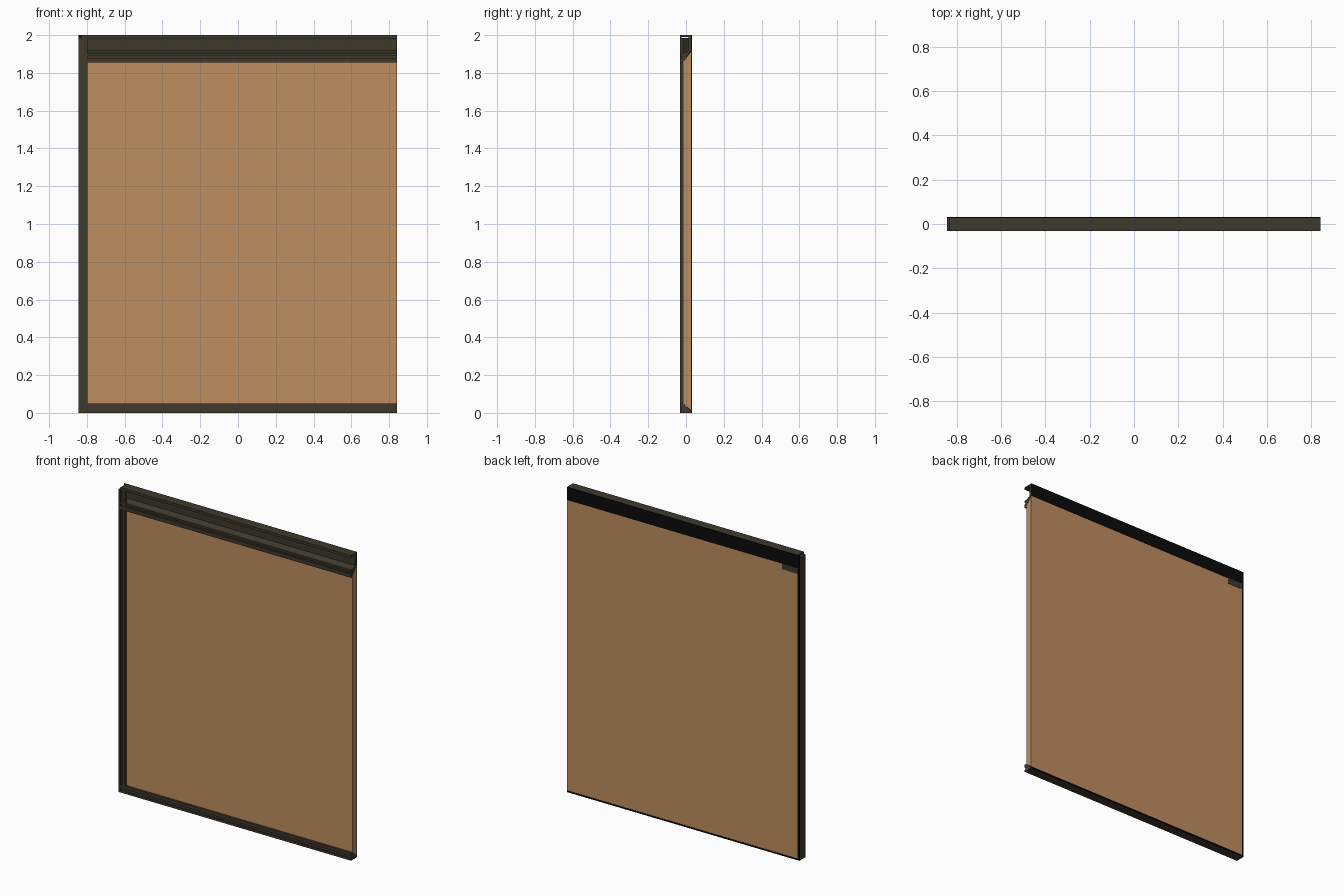
import bpy

if "Cube" in bpy.data.objects:
    bpy.data.objects.remove(bpy.data.objects["Cube"], do_unlink=True)


def material(name, rgb):
    m = bpy.data.materials.new(name)
    m.use_nodes = True
    m.diffuse_color = (*rgb, 1)
    bsdf = m.node_tree.nodes["Principled BSDF"]
    bsdf.inputs["Base Color"].default_value = (*rgb, 1)
    bsdf.inputs["Roughness"].default_value = 0.7
    return m


WOOD = material("warm wood", (0.52, 0.27, 0.115))
BRONZE = material("dark bronze", (0.050, 0.041, 0.026))
BLACK = material("black", (0.003, 0.003, 0.003))


def prism(name, loop_a, loop_b, mat):
    """Solid between two matching outlines."""
    n = len(loop_a)
    faces = [list(range(n)), list(range(2 * n - 1, n - 1, -1))]
    faces += [[i, i + n, (i + 1) % n + n, (i + 1) % n] for i in range(n)]
    me = bpy.data.meshes.new(name)
    me.from_pydata(loop_a + loop_b, [], faces)
    me.materials.append(mat)
    ob = bpy.data.objects.new(name, me)
    bpy.context.collection.objects.link(ob)
    # make all normals point outwards
    bpy.context.view_layer.objects.active = ob
    ob.select_set(True)
    bpy.ops.object.mode_set(mode='EDIT')
    bpy.ops.mesh.select_all(action='SELECT')
    bpy.ops.mesh.normals_make_consistent(inside=False)
    bpy.ops.object.mode_set(mode='OBJECT')
    ob.select_set(False)
    return ob


def rail(name, profile, x0, x1, mat):
    """Sweep a (y, z) profile along x."""
    return prism(name, [(x0, y, z) for y, z in profile],
                 [(x1, y, z) for y, z in profile], mat)


def box(name, x0, x1, y0, y1, z0, z1, mat):
    return rail(name, [(y0, z0), (y1, z0), (y1, z1), (y0, z1)], x0, x1, mat)


LEFT, RIGHT = -0.845, 0.842
FRONT, BACK = -0.032, 0.032
WEB = 0.027        # back of the bronze profiles
PANEL = -0.017     # front of the wood

# Wood panel with edges sloping back into the frame
prism("wood_panel",
      [(-0.798, PANEL, 0.05), (RIGHT, PANEL, 0.05),
       (RIGHT, PANEL, 1.855), (-0.798, PANEL, 1.855)],
      [(-0.833, 0.03, 0.01), (RIGHT, 0.03, 0.01),
       (RIGHT, 0.03, 1.918), (-0.833, 0.03, 1.918)], WOOD)

# Top rail: open channel with a lipped upper flange and a ribbed lower grip
rail("top_rail", [
    (WEB, 2.0), (FRONT, 2.0), (FRONT, 1.983), (-0.025, 1.983), (-0.025, 1.99),
    (0.012, 1.99), (0.012, 1.918), (-0.015, 1.905), (FRONT, 1.905),
    (FRONT, 1.892), (-0.024, 1.892), (-0.024, 1.88), (FRONT, 1.88),
    (FRONT, 1.855), (PANEL, 1.855), (WEB, 1.918)], -0.832, RIGHT, BRONZE)

# Bottom rail with one front groove
rail("bottom_rail", [
    (WEB, 0), (FRONT, 0), (FRONT, 0.014), (-0.025, 0.014), (-0.025, 0.03),
    (FRONT, 0.03), (FRONT, 0.05), (PANEL, 0.05), (WEB, 0.01)],
    -0.832, RIGHT, BRONZE)

# Side stile with the same groove, swept along z
side = [(LEFT, WEB), (LEFT, FRONT), (-0.832, FRONT), (-0.832, -0.025),
        (-0.82, -0.025), (-0.82, FRONT), (-0.798, FRONT), (-0.798, PANEL),
        (-0.833, WEB)]
prism("side_stile", [(x, y, 0) for x, y in side],
      [(x, y, 1.985) for x, y in side], BRONZE)

# Black backing strips
box("top_backing", LEFT, RIGHT, WEB, BACK, 1.915, 2.0, BLACK)
box("bottom_backing", LEFT, RIGHT, WEB, BACK, 0, 0.01, BLACK)
box("side_backing", LEFT, -0.832, WEB, BACK, 0.01, 1.915, BLACK)

# Small bracket under the top backing
box("corner_bracket", -0.832, -0.72, 0.028, BACK, 1.878, 1.915, BRONZE)
